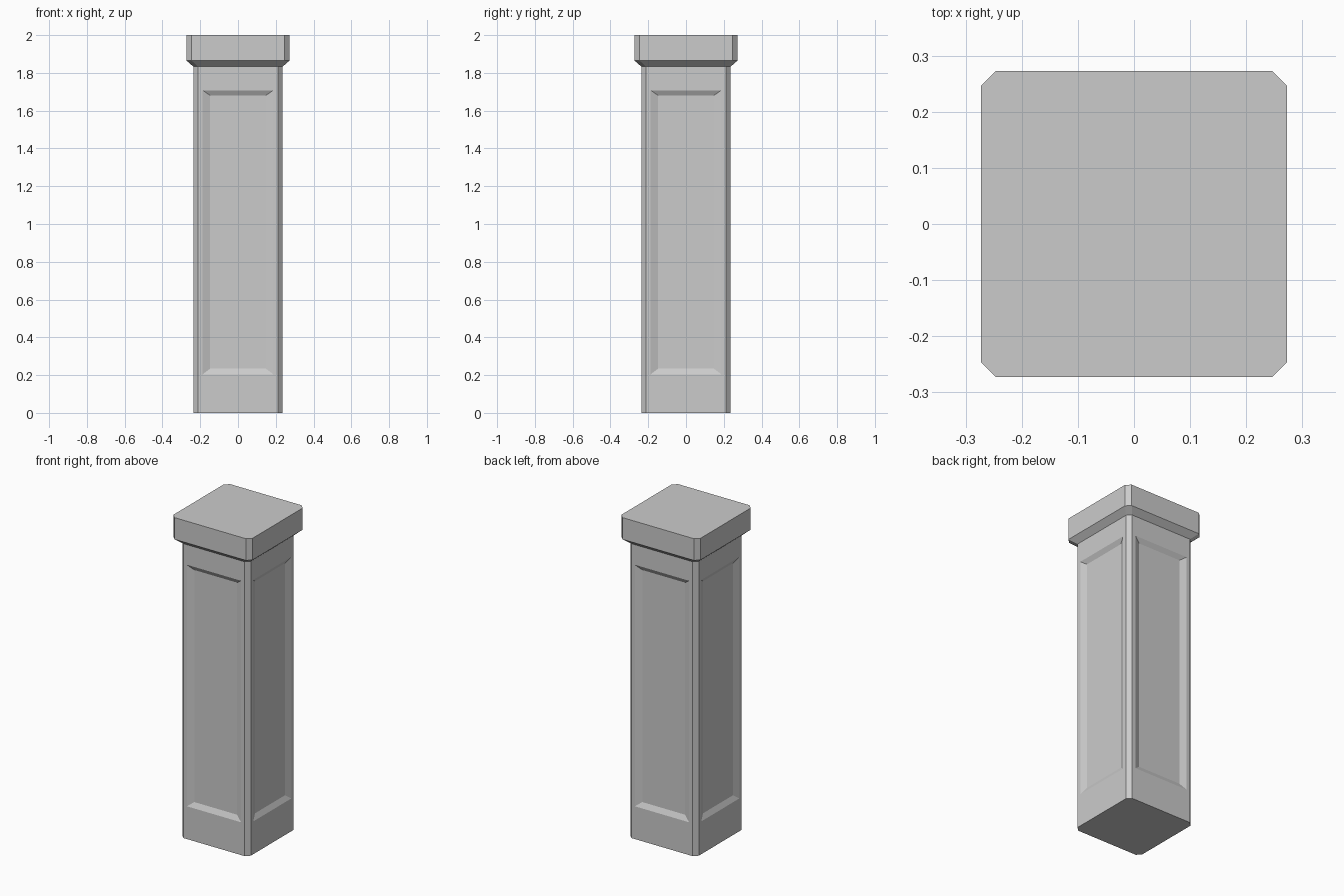
import bpy, bmesh

if "Cube" in bpy.data.objects:
    bpy.data.objects.remove(bpy.data.objects["Cube"])


def octagon(bm, half, cut, z):
    """Square ring with chamfered corners; even edges are the broad sides."""
    i = half - cut
    pts = [(-i, -half), (i, -half), (half, -i), (half, i),
           (i, half), (-i, half), (-half, i), (-half, -i)]
    return [bm.verts.new((x, y, z)) for x, y in pts]


def loft(bm, rings):
    """Bridge successive rings, returning the side faces."""
    return [bm.faces.new((a[k], a[(k + 1) % 8], b[(k + 1) % 8], b[k]))
            for a, b in zip(rings, rings[1:]) for k in range(8)]


def inset_panel(bm, face, thickness, depth, z_low, z_high):
    """Inset a side face and place its inner top and bottom edges."""
    bmesh.ops.inset_individual(bm, faces=[face], thickness=thickness,
                               depth=depth, use_even_offset=True)
    for v in face.verts:
        v.co.z = z_low if v.co.z < 1 else z_high


def finish(bm, name):
    mesh = bpy.data.meshes.new(name)
    bm.to_mesh(mesh)
    bm.free()
    bpy.context.collection.objects.link(bpy.data.objects.new(name, mesh))


# Shaft with a sunken bevelled panel on each broad side, open under the cap
bm = bmesh.new()
rings = [octagon(bm, 0.236, 0.025, z) for z in (0, 1.833)]
sides = loft(bm, rings)
bm.faces.new(rings[0][::-1])
bm.normal_update()
for face in sides[::2]:
    inset_panel(bm, face, 0.024, 0, 0.204, 1.708)
    inset_panel(bm, face, 0.040, -0.016, 0.235, 1.680)
finish(bm, "pillar_shaft")

# Cap with a sloped underside meeting the shaft
bm = bmesh.new()
rings = [octagon(bm, 0.236, 0.025, 1.833),
         octagon(bm, 0.273, 0.027, 1.865),
         octagon(bm, 0.273, 0.027, 2.0)]
loft(bm, rings)
bm.faces.new(rings[-1])
finish(bm, "pillar_cap")
